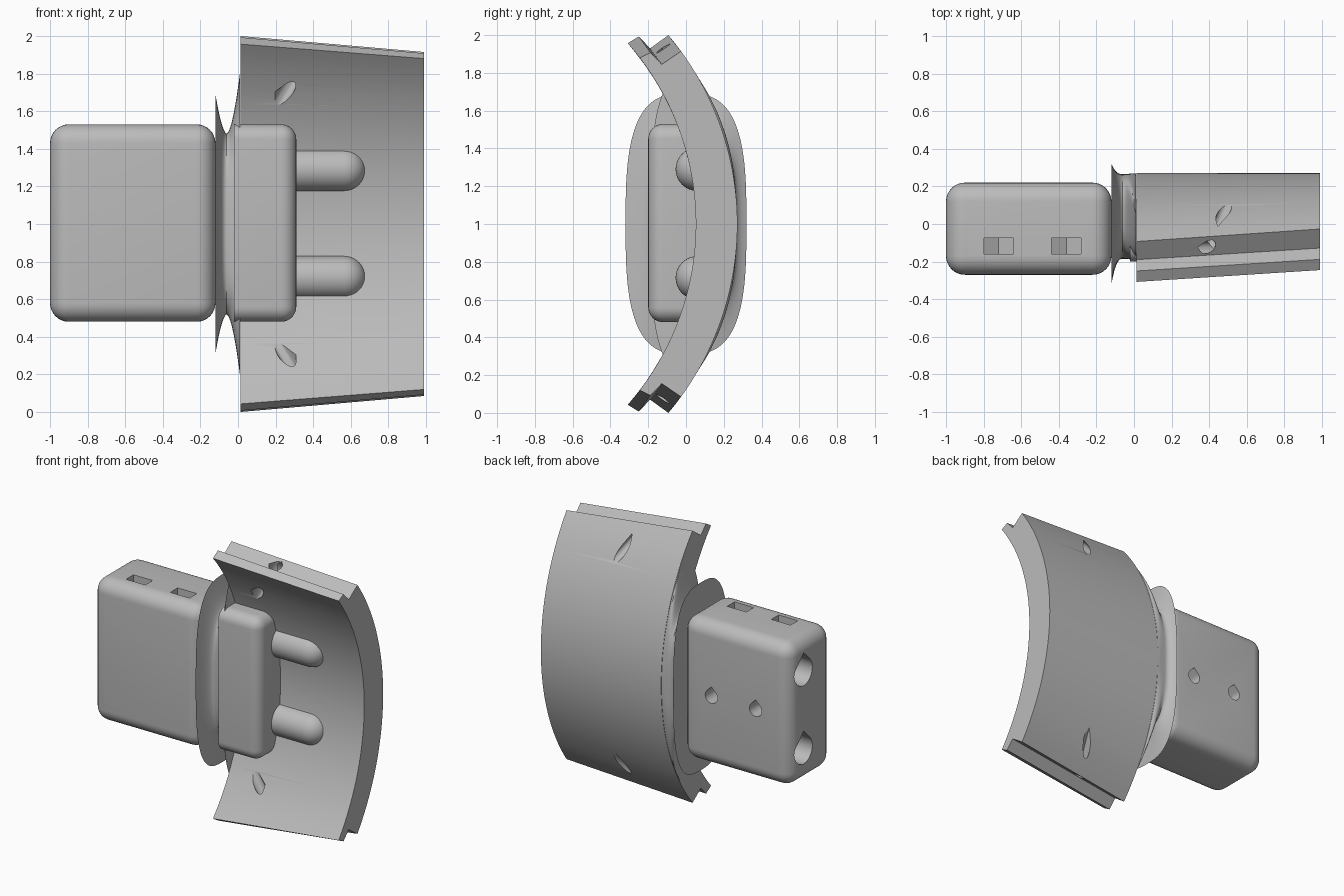
import bpy, bmesh
from math import sin, cos, pi, sqrt, radians
from mathutils import Vector

cube = bpy.data.objects.get("Cube")
if cube:
    bpy.data.objects.remove(cube)

grey = bpy.data.materials.new("plain_grey")
grey.use_nodes = True
grey.diffuse_color = (0.5, 0.5, 0.5, 1)
grey.node_tree.nodes["Principled BSDF"].inputs["Base Color"].default_value = (0.5, 0.5, 0.5, 1)


def make(name, bm):
    bmesh.ops.recalc_face_normals(bm, faces=bm.faces)
    mesh = bpy.data.meshes.new(name)
    bm.to_mesh(mesh)
    bm.free()
    mesh.materials.append(grey)
    ob = bpy.data.objects.new(name, mesh)
    bpy.context.collection.objects.link(ob)
    return ob


def activate(ob):
    bpy.ops.object.select_all(action='DESELECT')
    ob.select_set(True)
    bpy.context.view_layer.objects.active = ob


def smooth(ob):
    activate(ob)
    bpy.ops.object.shade_smooth_by_angle(angle=radians(30))


def loft(name, rings):
    """Skin a closed solid through rings of equal point count."""
    bm = bmesh.new()
    loops = [[bm.verts.new(p) for p in ring] for ring in rings]
    n = len(loops[0])
    for a, b in zip(loops, loops[1:]):
        for i in range(n):
            j = (i + 1) % n
            bm.faces.new((a[i], a[j], b[j], b[i]))
    bm.faces.new(loops[0])
    bm.faces.new(loops[-1])
    return make(name, bm)


def rounded_box(name, lo, hi, radius, open_end=False):
    bm = bmesh.new()
    bmesh.ops.create_cube(bm, size=1)
    for v in bm.verts:
        v.co = [lo[i] if v.co[i] < 0 else hi[i] for i in range(3)]
    edges = [e for e in bm.edges
             if not (open_end and all(v.co.x == min(w.co.x for w in bm.verts) for v in e.verts))]
    bmesh.ops.bevel(bm, geom=edges, offset=radius, segments=8, profile=0.5, affect='EDGES')
    return make(name, bm)


def teardrop(start, end, r):
    """Pointed-top hole cutter running from start to end."""
    start, end = Vector(start), Vector(end)
    axis = (end - start).normalized()
    side = axis.cross(Vector((0, 0, 1))).normalized()
    up = side.cross(axis)
    outline = [(r * cos(a), r * sin(a)) for a in (radians(135 + 15 * k) for k in range(19))]
    outline.append((0, r * sqrt(2)))
    return loft("cutter", [[p + side * u + up * v for u, v in outline] for p in (start, end)])


def cut(ob, cutters):
    for c in cutters:
        c.hide_render = True
        mod = ob.modifiers.new("cut", 'BOOLEAN')
        mod.operation = 'DIFFERENCE'
        mod.solver = 'EXACT'
        mod.object = c
        activate(ob)
        bpy.ops.object.modifier_apply(modifier=mod.name)
        bpy.data.objects.remove(c)


# Main block with pin sockets, screw holes and nut slots
block = rounded_box("main_block", (-1, -0.27, 0.48), (-0.12, 0.22, 1.53), 0.1)
cutters = [teardrop((-1.1, 0.06, z), (-0.5, 0.06, z), 0.1) for z in (0.715, 1.29)]
for x in (-0.72, -0.36):
    cutters.append(teardrop((x, 0.3, 1), (x, -0.2, 1), 0.05))
    slot = [(-0.078, 1.6), (-0.078, 0.955), (0, 0.91), (0.078, 0.955), (0.078, 1.6)]
    cutters.append(loft("cutter", [[(x + u, y, v) for u, v in slot] for y in (-0.16, -0.075)]))
cut(block, cutters)
smooth(block)

# Curved shell: arcs for outer and inner faces, given half height
def outer_y(h):
    return -1.28 + sqrt(1.552 ** 2 - h * h)


def inner_y(h):
    return -1.40 + sqrt(1.452 ** 2 - h * h)


def shell_ring(x, t):
    """Section with a tongue on the inner side of both ends; t shortens it."""
    n = 48
    ho, hi = 1 - 0.085 * t, 0.957 - 0.077 * t
    fr = [-cos(pi * 0) + 2 * k / n for k in range(n + 1)]
    step = [(-0.19 + 0.062 * t, 0.93 - 0.085 * t), (-0.25 + 0.062 * t, 0.993 - 0.085 * t)]
    pts = [(outer_y(f * ho), f * ho) for f in fr] + step
    pts += [(inner_y(f * hi), -f * hi) for f in fr]
    pts += [(y, -h) for y, h in reversed(step)]
    return [(x, y, 1 + h) for y, h in pts]


shell = loft("curved_shell", [shell_ring(0.012, 0), shell_ring(0.99, 1)])

# Angled tunnels meeting on the end shoulders
tunnels = []
for s in (1, -1):
    for a, b, r in (((0.45, -0.12, 1.02), (0.21, -0.13, 0.63), 0.035),
                    ((0.395, -0.13, 0.94), (0.51, 0.135, 0.717), 0.03)):
        tunnels.append(teardrop((a[0], a[1], 1 + s * a[2]), (b[0], b[1], 1 + s * b[2]), r))
cut(shell, tunnels)
smooth(shell)

# Flared collar: rounded flange, narrow waist, then a flange trimmed to the shell
def collar_ring(x):
    left = x < -0.06
    s = (-0.06 - x) / 0.06 if left else (x + 0.06) / 0.07
    h = 0.48 + (0.21 if left else 0.32) * s ** 1.7
    w = 0.225 + (0.095 * s ** 2.5 if left else 0.005 * s)
    centre = 0.04 * (1 - s ** 2.5) if left else 0.04
    ring = []
    for k in range(96):
        a = 2 * pi * k / 96
        c, d = cos(a), sin(a)
        y = centre + w * abs(c) ** (2 / 3) * (1 if c > 0 else -1)
        z = h * abs(d) ** (2 / 3) * (1 if d > 0 else -1)
        if not left:
            y = y + s * (min(y, outer_y(z)) - y)
        ring.append((x, y, 1 + z))
    return ring


xs = [-0.12 + 0.06 * k / 8 for k in range(8)] + [-0.06 + 0.07 * k / 8 for k in range(9)]
smooth(loft("flared_collar", [collar_ring(x) for x in xs]))

# Connector block on the inside of the shell
smooth(rounded_box("connector_block", (-0.02, -0.2, 0.48), (0.31, 0.13, 1.53), 0.08, True))

# Round-ended pins
for name, z in (("lower_pin", 0.715), ("upper_pin", 1.29)):
    r = 0.115
    profile = [(0.25, r)] + [(0.68 - r + r * sin(a), r * cos(a))
                             for a in (radians(8.9 * k) for k in range(11))]
    smooth(loft(name, [[(x, 0.06 + q * cos(2 * pi * k / 40), z + q * sin(2 * pi * k / 40))
                        for k in range(40)] for x, q in profile]))
